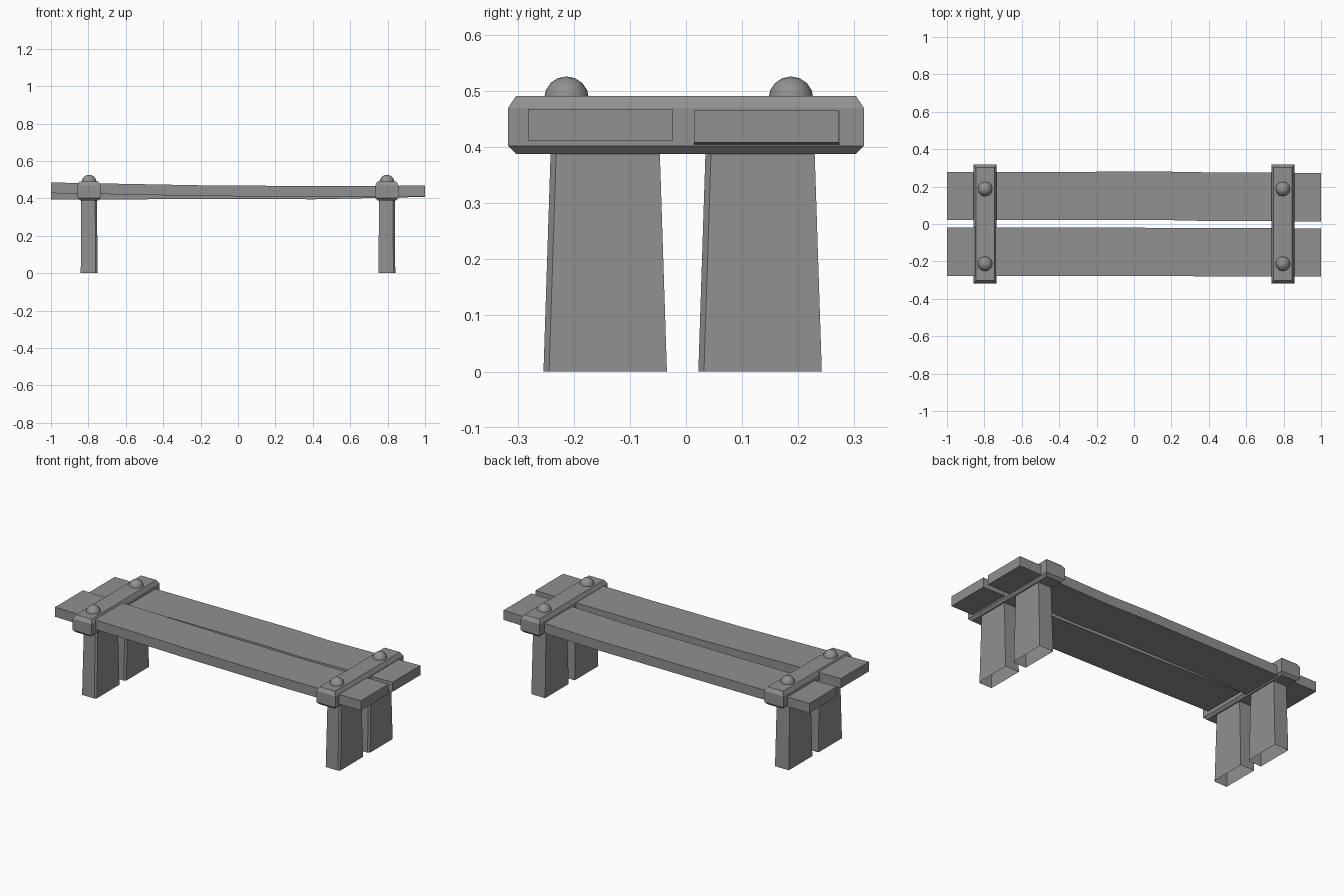
import bpy, bmesh, math
from mathutils import Matrix

if "Cube" in bpy.data.objects:
    bpy.data.objects.remove(bpy.data.objects["Cube"], do_unlink=True)

mat = bpy.data.materials.new("weathered grey")
mat.use_nodes = True
GREY = (0.28, 0.28, 0.28, 1)
mat.diffuse_color = GREY
mat.node_tree.nodes["Principled BSDF"].inputs["Base Color"].default_value = GREY


def finish(name, bm):
    bmesh.ops.recalc_face_normals(bm, faces=bm.faces)
    mesh = bpy.data.meshes.new(name)
    bm.to_mesh(mesh)
    bm.free()
    mesh.materials.append(mat)
    obj = bpy.data.objects.new(name, mesh)
    bpy.context.collection.objects.link(obj)
    return obj


def loft(name, rings, caps=(True, True)):
    """Skin a row of equal-length point rings, optionally closing the ends."""
    bm = bmesh.new()
    rows = [[bm.verts.new(p) for p in ring] for ring in rings]
    for a, b in zip(rows, rows[1:]):
        for i in range(len(a)):
            j = (i + 1) % len(a)
            bm.faces.new((a[i], a[j], b[j], b[i]))
    for row, closed in zip((rows[0], rows[-1]), caps):
        if closed:
            bm.faces.new(row)
    return finish(name, bm)


# Seat planks, slightly sagging: stations of x, near y, far y, bottom z
def plank(name, stations, thick=0.057):
    loft(name, [[(x, y0, z), (x, y1, z), (x, y1, z + thick), (x, y0, z + thick)]
                for x, y0, y1, z in stations])


plank("front_plank", [(-1, -0.278, -0.018, 0.428), (-0.15, -0.277, -0.019, 0.412),
                      (0.45, -0.28, -0.022, 0.409), (1, -0.282, -0.023, 0.411)])
plank("back_plank", [(-1, 0.022, 0.278, 0.394), (0.17, 0.021, 0.28, 0.397),
                     (0.4, 0.016, 0.276, 0.395), (1, 0.014, 0.273, 0.408)])


# Leg: tapered board with its front outer corner shaved off, open underneath
def leg(name, cx, cy):
    def ring(z, hx, hy, cut):
        pts = [(-hx, -hy), (hx - cut, -hy), (hx, cut - hy), (hx, hy), (-hx, hy)]
        return [(cx + x, cy + y, z) for x, y in pts]
    loft(name, [ring(0, 0.045, 0.11, 0.01), ring(0.4, 0.042, 0.097, 0.01)], (False, True))


# Cross beam: chamfered bar clamping the planks
def beam(name, cx):
    def ring(z, hx, hy):
        return [(cx + sx * hx, sy * hy, z)
                for sx, sy in ((-1, -1), (1, -1), (1, 1), (-1, 1))]
    loft(name, [ring(0.388, 0.048, 0.303), ring(0.402, 0.062, 0.317),
                ring(0.470, 0.062, 0.317), ring(0.491, 0.05, 0.303)])


# Bolt head: rounded dome on the beam
def bolt(name, cx, cy):
    bm = bmesh.new()
    bmesh.ops.create_uvsphere(bm, u_segments=12, v_segments=8, radius=0.04)
    bmesh.ops.transform(bm, verts=bm.verts, matrix=Matrix.Translation((cx, cy, 0.486)))
    bmesh.ops.bisect_plane(bm, geom=bm.verts[:] + bm.edges[:] + bm.faces[:],
                           plane_co=(0, 0, 0.485), plane_no=(0, 0, -1), clear_outer=True)
    obj = finish(name, bm)
    for p in obj.data.polygons:
        p.use_smooth = True


for side, sx in (("left", 1), ("right", -1)):
    beam(side + "_beam", sx * 0.796)
    for end, leg_y, bolt_y in (("front", -0.144, -0.213), ("back", 0.132, 0.187)):
        leg(f"{side}_{end}_leg", sx * 0.796, leg_y)
        bolt(f"{side}_{end}_bolt", sx * 0.796, bolt_y)
